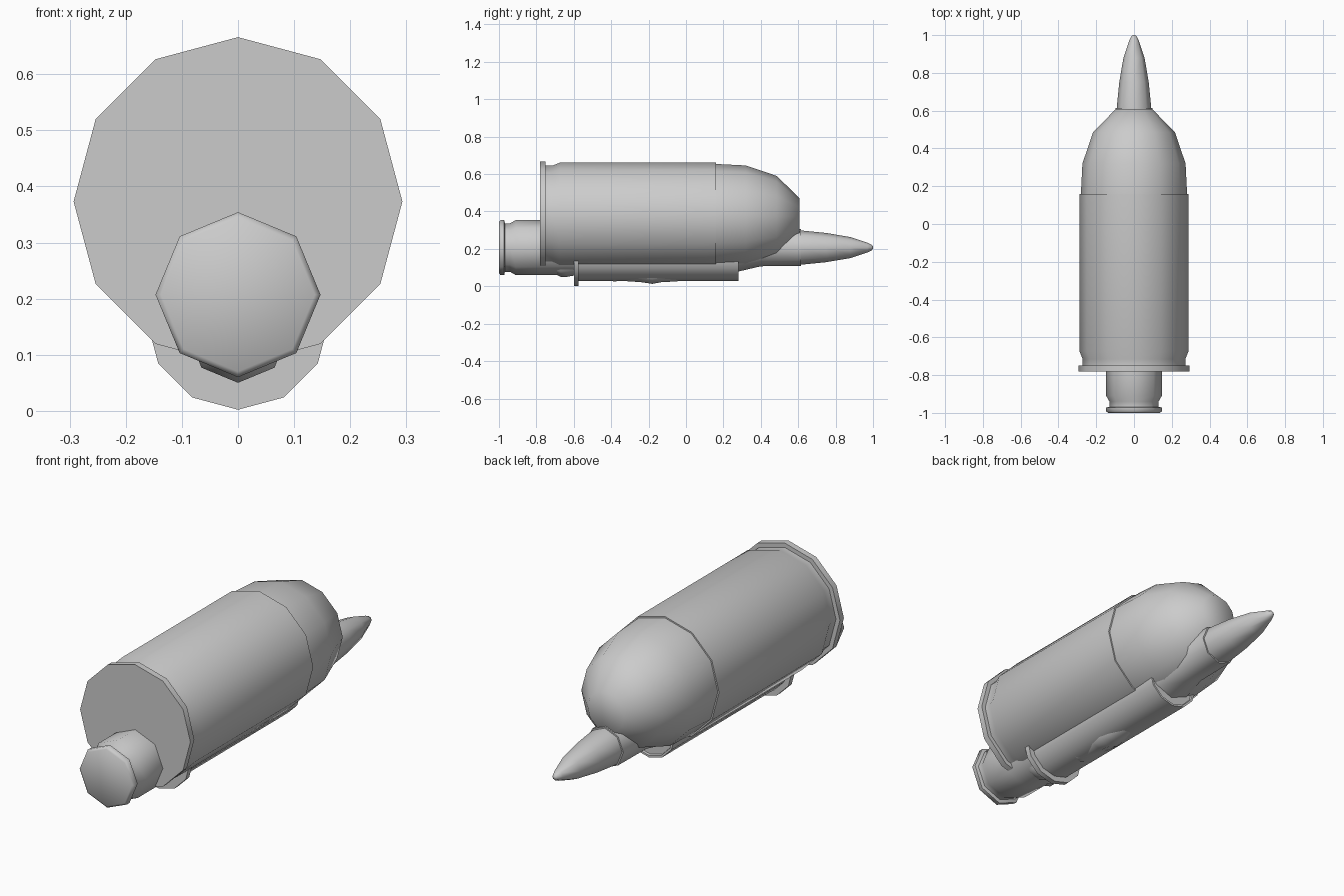
import bpy, bmesh, math

if "Cube" in bpy.data.objects:
    bpy.data.objects.remove(bpy.data.objects["Cube"])


def lathe(name, profile, sides, z):
    """Turn a (y, radius) profile around a horizontal axis at height z, one vertex pointing up."""
    bm = bmesh.new()
    rings = []
    for y, r in profile:
        ring = []
        for i in range(sides):
            a = 2 * math.pi * i / sides
            ring.append(bm.verts.new((r * math.sin(a), y, z + r * math.cos(a))))
        rings.append(ring)
    for a, b in zip(rings, rings[1:]):
        for i in range(sides):
            j = (i + 1) % sides
            bm.faces.new((a[i], a[j], b[j], b[i]))
    bm.faces.new(rings[0])
    bm.faces.new(rings[-1])
    bmesh.ops.recalc_face_normals(bm, faces=bm.faces)
    mesh = bpy.data.meshes.new(name)
    bm.to_mesh(mesh)
    bm.free()
    ob = bpy.data.objects.new(name, mesh)
    bpy.context.collection.objects.link(ob)
    bpy.ops.object.select_all(action='DESELECT')
    ob.select_set(True)
    bpy.context.view_layer.objects.active = ob
    bpy.ops.object.shade_smooth_by_angle(angle=math.radians(50))
    return ob


# Large round: rimmed case and blunt bullet
lathe("large_case", [(-0.78, 0.293), (-0.75, 0.293), (-0.75, 0.272), (-0.715, 0.272),
                     (-0.675, 0.288), (0.16, 0.288), (0.16, 0.27)], 12, 0.373)
lathe("large_bullet", [(0.12, 0.281), (0.16, 0.281), (0.32, 0.273), (0.485, 0.217),
                       (0.608, 0.097)], 12, 0.373)

# Long round: bottleneck case and pointed bullet
lathe("long_case", [(-1.0, 0.137), (-0.992, 0.147), (-0.972, 0.147), (-0.968, 0.13),
                    (-0.94, 0.13), (-0.91, 0.147), (-0.78, 0.147), (0.25, 0.135),
                    (0.40, 0.1), (0.615, 0.098), (0.615, 0.085)], 8, 0.207)
lathe("long_bullet", [(0.58, 0.091), (0.62, 0.091), (0.75, 0.078), (0.88, 0.056),
                      (0.97, 0.026), (0.993, 0.015), (1.0, 0.005)], 8, 0.207)

# Bottom round: rimmed straight case
lathe("bottom_case", [(-0.6, 0.164), (-0.574, 0.164), (-0.574, 0.137), (0.28, 0.137),
                      (0.28, 0.127), (0.27, 0.125)], 12, 0.166)

# Small round mostly buried in the others
lathe("small_case", [(-0.7, 0.075), (-0.67, 0.092), (-0.64, 0.092), (-0.6, 0.085)], 8, 0.142)
lathe("small_bullet", [(-0.41, 0.05), (-0.385, 0.064), (-0.36, 0.058), (-0.24, 0.066),
                       (-0.18, 0.075), (-0.13, 0.066), (-0.05, 0.062), (0.0, 0.05)], 8, 0.088)
